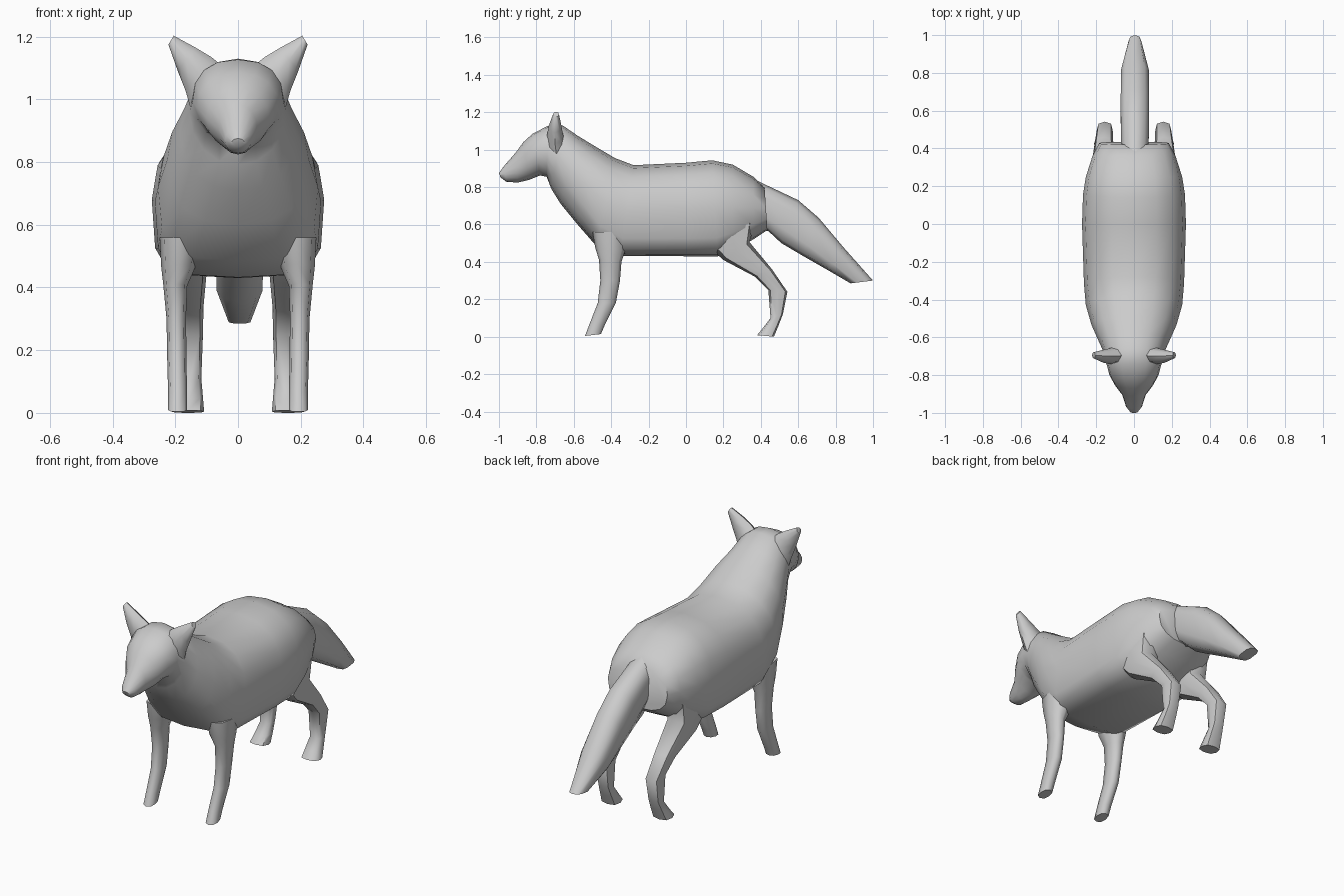
import bpy, bmesh
from math import sin, cos, pi, radians
from mathutils import Vector


def power(v, p):
    return (abs(v) ** (2 / p)) * (1 if v >= 0 else -1)


def loft(name, rings, side, sides, mirror=False):
    """Skin superellipse rings; each ring = (point a, point b, half width, power at a, power at b)."""
    bm = bmesh.new()
    loops = []
    for a, b, w, pa, pb in rings:
        a, b = Vector(a), Vector(b)
        mid, half = (a + b) / 2, (a - b) / 2
        loop = []
        for i in range(sides):
            t = 2 * pi * i / sides
            p = pa if cos(t) >= 0 else pb
            loop.append(bm.verts.new(mid + half * power(cos(t), p) + side * w * power(sin(t), p)))
        loops.append(loop)
    for l0, l1 in zip(loops, loops[1:]):
        for i in range(sides):
            j = (i + 1) % sides
            bm.faces.new((l0[i], l0[j], l1[j], l1[i]))
    bm.faces.new(loops[0])
    bm.faces.new(loops[-1])
    bmesh.ops.recalc_face_normals(bm, faces=bm.faces)
    mesh = bpy.data.meshes.new(name)
    bm.to_mesh(mesh)
    bm.free()
    obj = bpy.data.objects.new(name, mesh)
    bpy.context.collection.objects.link(obj)
    bpy.ops.object.select_all(action='DESELECT')
    obj.select_set(True)
    bpy.context.view_layer.objects.active = obj
    bpy.ops.object.shade_smooth_by_angle(angle=radians(55))
    if mirror:
        mod = obj.modifiers.new("Mirror", 'MIRROR')
        mod.use_axis = (True, False, False)
    return obj


X, Y = Vector((1, 0, 0)), Vector((0, 1, 0))


def profile(rows, p=2):
    """Side-view rows: x centre, y/z of one edge, y/z of the other edge, half width."""
    return [((x, ya, za), (x, yb, zb), w, p, p) for x, ya, za, yb, zb, w in rows]


# Head, neck and torso: top y/z, bottom y/z, half width, top and bottom squareness
body = [
    (-1.0, .875, -.99, .85, .02, 2, 2),
    (-.975, .91, -.96, .828, .042, 2, 2),
    (-.91, .985, -.90, .824, .062, 2, 2),
    (-.87, 1.04, -.84, .838, .10, 2, 2),
    (-.82, 1.085, -.78, .862, .13, 2.2, 2),
    (-.74, 1.127, -.745, .855, .145, 2.4, 2),
    (-.66, 1.13, -.72, .79, .155, 2.3, 2),
    (-.58, 1.075, -.67, .71, .185, 2.2, 2.2),
    (-.49, 1.02, -.58, .60, .225, 2.2, 2.5),
    (-.38, .955, -.48, .485, .255, 2.2, 3.2),
    (-.28, .917, -.35, .432, .265, 2.3, 4),
    (0, .93, 0, .43, .275, 2.3, 4),
    (.14, .943, .17, .43, .27, 2.3, 4),
    (.25, .92, .25, .46, .255, 2.3, 3.5),
    (.36, .855, .36, .52, .22, 2.3, 3),
    (.42, .80, .435, .57, .185, 2.3, 2.6),
]
loft("body", [((0, ya, za), (0, yb, zb), w, p, q) for ya, za, yb, zb, w, p, q in body], X, 16)

# Bushy tail with a blunt end
loft("tail", profile([
    (.005, .36, .845, .40, .57, .07),
    (.005, .42, .815, .44, .565, .075),
    (.005, .60, .73, .51, .50, .078),
    (.005, .71, .635, .62, .435, .078),
    (.005, .84, .48, .76, .355, .076),
    (.005, 1.0, .30, .88, .285, .036),
], 2.8), X, 10)

# Front legs
loft("front_leg", profile([
    (.185, -.50, .56, -.30, .56, .065),
    (.19, -.485, .475, -.325, .46, .055),
    (.20, -.465, .41, -.345, .40, .038),
    (.197, -.458, .30, -.353, .30, .031),
    (.195, -.472, .18, -.375, .18, .031),
    (.193, -.515, .07, -.435, .06, .03),
    (.193, -.54, .004, -.455, .014, .03),
], 2.5), X, 8, True)

# Hind legs with thigh, hock and foot
loft("hind_leg", profile([
    (.165, .10, .50, .37, .62, .07),
    (.165, .20, .41, .34, .505, .066),
    (.16, .37, .32, .46, .36, .05),
    (.155, .44, .25, .542, .24, .043),
    (.155, .452, .10, .518, .12, .038),
    (.157, .41, .045, .495, .06, .045),
    (.16, .38, .008, .47, 0, .052),
], 2.8), X, 8, True)

# Ears: inner edge, outer edge, thickness
loft("ear", [
    ((.03, -.69, 1.09), (.145, -.69, .95), .055, 2, 2),
    ((.085, -.70, 1.135), (.168, -.70, 1.03), .042, 2, 2),
    ((.135, -.70, 1.165), (.192, -.70, 1.09), .034, 2, 2),
    ((.205, -.695, 1.203), (.222, -.695, 1.175), .016, 2, 2),
], Y, 8, True)
